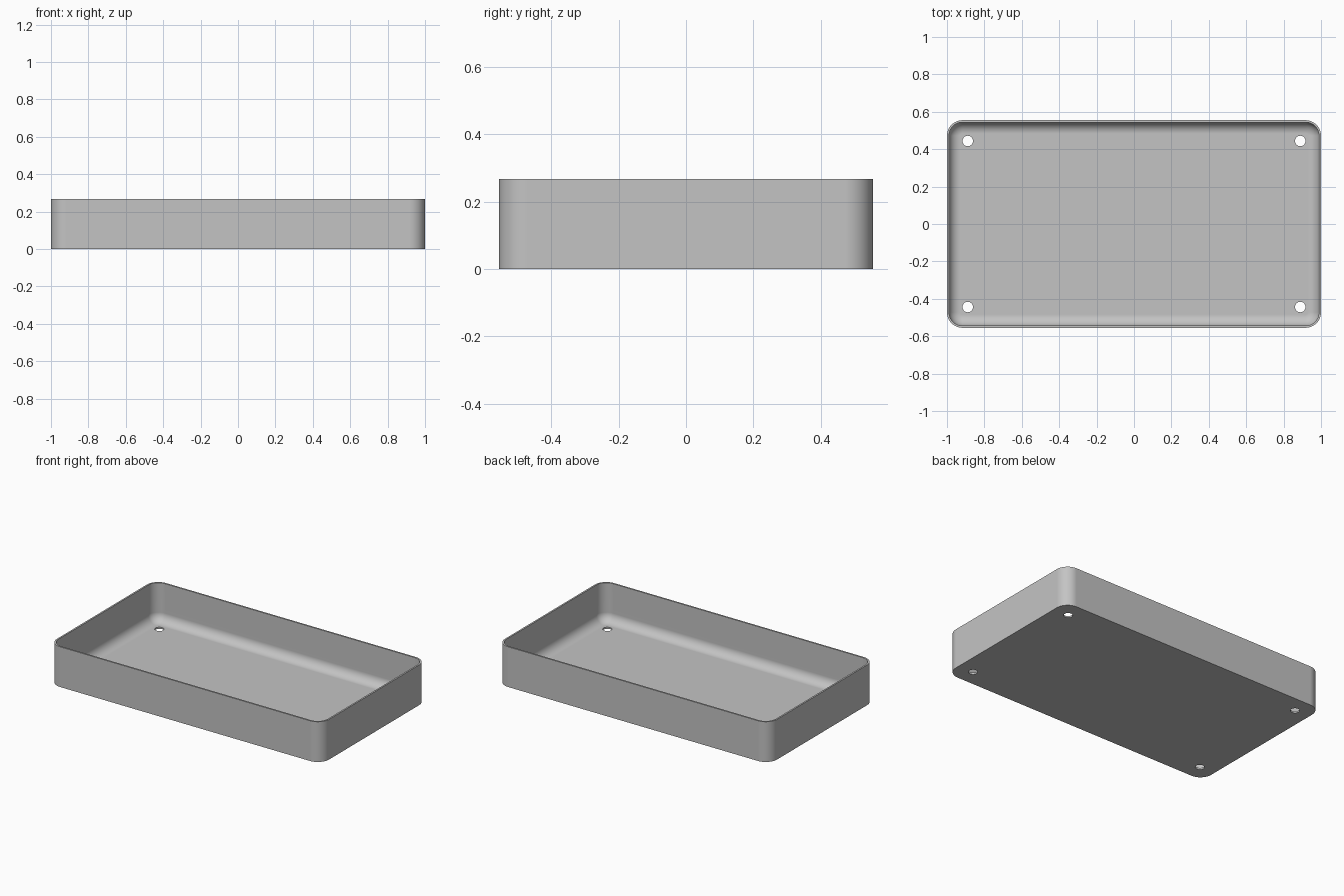
import bpy
import bmesh
from math import cos, sin, pi, radians

HALF_X, HALF_Y, HEIGHT = 1.0, 0.555, 0.267
CORNER, WALL, FILLET = 0.083, 0.011, 0.06
HOLE_X, HOLE_Y, HOLE_R = 0.889, 0.444, 0.028
CORNER_STEPS, FILLET_STEPS = 12, 10

cube = bpy.data.objects.get("Cube")
if cube:
    bpy.data.objects.remove(cube, do_unlink=True)

grey = bpy.data.materials.new("plain grey")
grey.use_nodes = True
colour = (0.55, 0.55, 0.55, 1)
grey.diffuse_color = colour
grey.node_tree.nodes["Principled BSDF"].inputs["Base Color"].default_value = colour


def rounded_ring(bm, inset, z):
    """Rounded rectangle of vertices, moved inward from the outer wall."""
    ring = []
    for quarter, (sx, sy) in enumerate([(1, 1), (-1, 1), (-1, -1), (1, -1)]):
        for i in range(CORNER_STEPS + 1):
            a = (quarter + i / CORNER_STEPS) * pi / 2
            r = CORNER - inset
            ring.append(bm.verts.new((sx * (HALF_X - CORNER) + r * cos(a),
                                      sy * (HALF_Y - CORNER) + r * sin(a), z)))
    return ring


# Tray section: outer wall, rim, inner wall, rounded join to the floor
section = [(0, 0), (0, HEIGHT), (WALL, HEIGHT)]
for i in range(FILLET_STEPS + 1):
    a = i / FILLET_STEPS * pi / 2
    section.append((WALL + FILLET * (1 - cos(a)), WALL + FILLET * (1 - sin(a))))

bm = bmesh.new()
rings = [rounded_ring(bm, inset, z) for inset, z in section]
for low, high in zip(rings, rings[1:]):
    for i in range(len(low)):
        j = (i + 1) % len(low)
        bm.faces.new((low[i], low[j], high[j], high[i]))
bm.faces.new(rings[-1])
bm.faces.new(rings[0][::-1])
bmesh.ops.recalc_face_normals(bm, faces=bm.faces)
mesh = bpy.data.meshes.new("tray")
bm.to_mesh(mesh)
bm.free()
mesh.materials.append(grey)
tray = bpy.data.objects.new("tray", mesh)
bpy.context.collection.objects.link(tray)

# Four screw holes through the floor, cut with one joined cutter
bm = bmesh.new()
for sx in (-1, 1):
    for sy in (-1, 1):
        made = bmesh.ops.create_cone(bm, cap_ends=True, segments=32, radius1=HOLE_R,
                                     radius2=HOLE_R, depth=0.1)
        bmesh.ops.translate(bm, verts=made["verts"], vec=(sx * HOLE_X, sy * HOLE_Y, 0))
cut_mesh = bpy.data.meshes.new("hole_cutter")
bm.to_mesh(cut_mesh)
bm.free()
cut_mesh.materials.append(grey)
cutter = bpy.data.objects.new("hole_cutter", cut_mesh)
cutter.hide_render = True
bpy.context.collection.objects.link(cutter)

bpy.context.view_layer.objects.active = tray
tray.select_set(True)
holes = tray.modifiers.new("screw_holes", "BOOLEAN")
holes.operation = "DIFFERENCE"
holes.solver = "EXACT"
holes.object = cutter
bpy.ops.object.modifier_apply(modifier=holes.name)
bpy.data.objects.remove(cutter, do_unlink=True)

# Smooth rounded parts, keep the rim, base and holes crisp
bpy.ops.object.shade_smooth_by_angle(angle=radians(30))
flat = tray.modifiers.new("flat_panels", "WEIGHTED_NORMAL")
flat.keep_sharp = True
